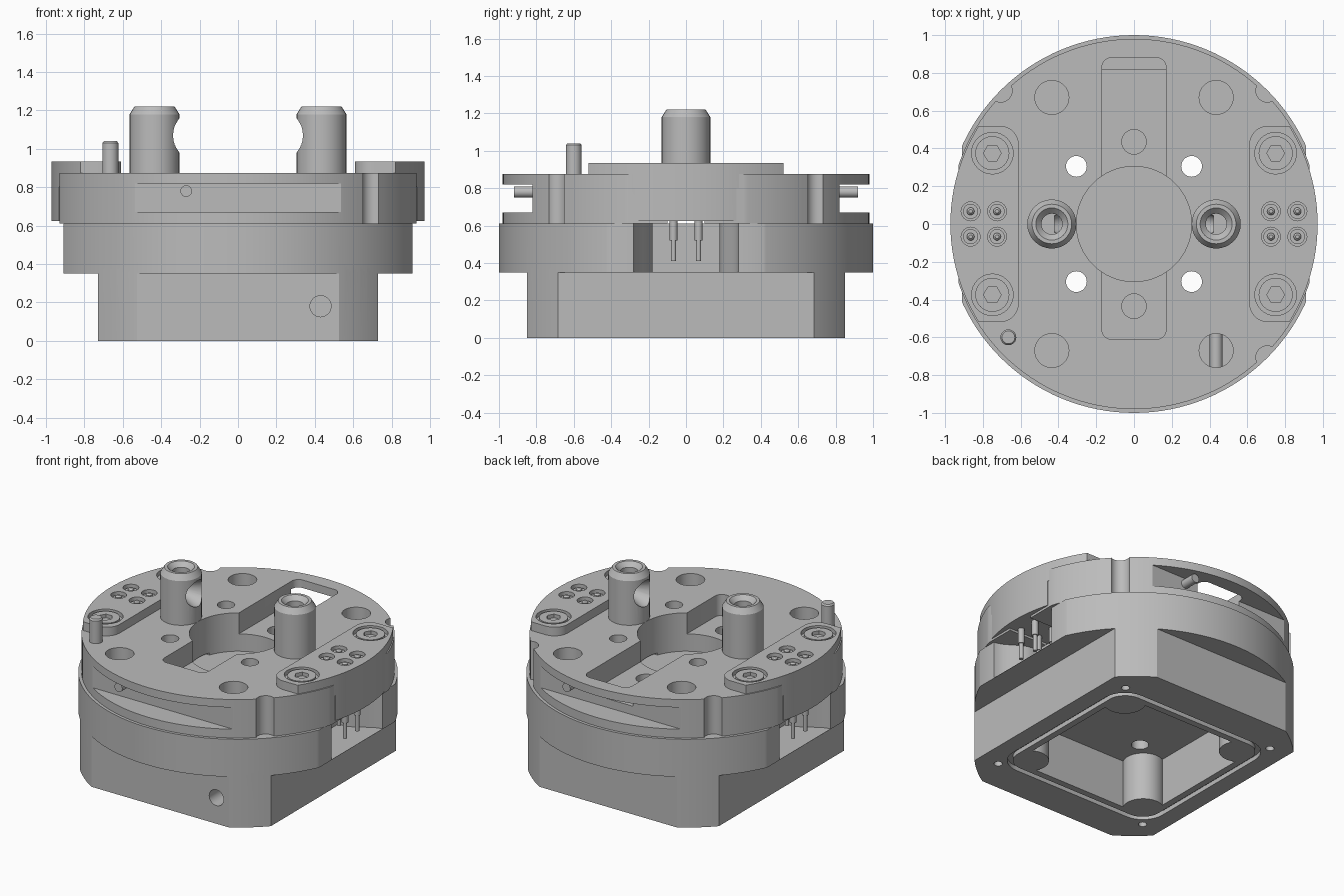
import bpy, math
from mathutils import Vector

old = bpy.data.objects.get("Cube")
if old:
    bpy.data.objects.remove(old)

metal = bpy.data.materials.new("grey_metal")
metal.use_nodes = True
GREY = (0.5, 0.5, 0.5, 1)
metal.diffuse_color = GREY
metal.node_tree.nodes["Principled BSDF"].inputs["Base Color"].default_value = GREY
QUADS = [(1, 1), (-1, 1), (-1, -1), (1, -1)]


def prism(name, outline, z0, z1):
    """Extrude a closed outline between two heights."""
    n = len(outline)
    verts = [(x, y, z) for z in (z0, z1) for x, y in outline]
    faces = [list(range(n))[::-1], list(range(n, 2 * n))]
    faces += [(i, (i + 1) % n, n + (i + 1) % n, n + i) for i in range(n)]
    mesh = bpy.data.meshes.new(name)
    mesh.from_pydata(verts, [], faces)
    mesh.materials.append(metal)
    ob = bpy.data.objects.new(name, mesh)
    bpy.context.collection.objects.link(ob)
    return ob


def rounded(x0, x1, y0, y1, r, steps=8):
    pts = []
    for k, (sx, sy) in enumerate(QUADS):
        cx = x1 - r if sx > 0 else x0 + r
        cy = y1 - r if sy > 0 else y0 + r
        for i in range(steps + 1):
            a = math.pi / 2 * (k + i / steps)
            pts.append((cx + r * math.cos(a), cy + r * math.sin(a)))
    return pts


def circle(x, y, r, n=32):
    return [(x + r * math.cos(math.tau * i / n), y + r * math.sin(math.tau * i / n)) for i in range(n)]


def box(name, x0, x1, y0, y1, z0, z1):
    return prism(name, [(x0, y0), (x1, y0), (x1, y1), (x0, y1)], z0, z1)


def disc(name, x, y, r, z0, z1, n=32):
    return prism(name, circle(x, y, r, n), z0, z1)


def lathe(name, x, y, profile, n=32):
    """Stack rings of (radius, height) into a closed turned part."""
    verts = [(x + px, y + py, z) for r, z in profile for px, py in circle(0, 0, r, n)]
    m = len(profile)
    faces = [list(range(n))[::-1], list(range((m - 1) * n, m * n))]
    faces += [(k * n + i, k * n + (i + 1) % n, (k + 1) * n + (i + 1) % n, (k + 1) * n + i)
              for k in range(m - 1) for i in range(n)]
    mesh = bpy.data.meshes.new(name)
    mesh.from_pydata(verts, [], faces)
    mesh.materials.append(metal)
    ob = bpy.data.objects.new(name, mesh)
    bpy.context.collection.objects.link(ob)
    return ob


def rod(name, start, direction, r, length):
    """Cylinder from a start point along a direction."""
    ob = disc(name, 0, 0, r, 0, length)
    ob.rotation_euler = Vector(direction).to_track_quat("Z", "Y").to_euler()
    ob.location = start
    return ob


def combine(ob, others, mode="DIFFERENCE"):
    for other in others:
        mod = ob.modifiers.new("cut", "BOOLEAN")
        mod.operation, mod.solver, mod.object = mode, "EXACT", other
        bpy.context.view_layer.update()
        graph = bpy.context.evaluated_depsgraph_get()
        mesh = bpy.data.meshes.new_from_object(ob.evaluated_get(graph))
        ob.modifiers.clear()
        ob.data = mesh
        bpy.data.objects.remove(other)
    return ob


# Base: squared foot below a round flange
base = box("base_body", -0.73, 0.73, -0.85, 0.85, 0, 0.4)
combine(base, [disc("c", 0, 0, 1, -0.1, 0.5, 128)], "INTERSECT")
flange = disc("flange", 0, 0, 1, 0.35, 0.61, 128)
combine(flange, [box("c", -0.91, 0.91, -1.1, 1.1, 0.3, 0.7)], "INTERSECT")
combine(base, [flange], "UNION")
cuts = []
for s in (1, -1):
    # Flared side recess for the contact pins
    edge = [(0.64, 0.18)]
    for i in range(9):
        t = i / 8
        edge.append((0.68 + 0.23 * t, 0.18 + 0.1 * (3 * t * t - 2 * t ** 3)))
    edge.append((1.1, 0.28))
    outline = [(s * x, y) for x, y in edge] + [(s * x, -y) for x, y in edge[::-1]]
    cuts.append(prism("c", outline if s < 0 else outline[::-1], 0.352, 0.7))
# Underside pocket with corner bosses, seal groove and screw holes
pocket = prism("c", rounded(-0.53, 0.53, -0.53, 0.53, 0.08), -0.1, 0.33)
combine(pocket, [disc("b", sx * 0.47, sy * 0.47, 0.13, -0.2, 0.4) for sx, sy in QUADS])
groove = prism("c", rounded(-0.61, 0.61, -0.61, 0.61, 0.16), -0.1, 0.03)
combine(groove, [prism("b", rounded(-0.575, 0.575, -0.575, 0.575, 0.125), -0.2, 0.1)])
cuts += [pocket, groove]
for sx, sy in QUADS:
    cuts.append(disc("c", sx * 0.59, sy * 0.62, 0.027, -0.1, 0.12, 16))
    cuts.append(disc("c", sx * 0.305, sy * 0.305, 0.055, 0.2, 0.8))
cuts.append(rod("c", (0.43, -0.9, 0.18), (0, 1, 0), 0.055, 0.2))
combine(base, cuts)

# Round top plate
plate = disc("top_plate", 0, 0, 0.98, 0.61, 0.875, 128)
cuts = [disc("c", 0, 0, 0.305, 0.5, 1, 64),
        prism("c", rounded(-0.17, 0.17, -0.61, 0.88, 0.05), 0.73, 1),
        box("c", -1.1, 1.1, -0.1, 0.1, 0.55, 0.625)]
for s in (1, -1):
    cuts.append(box("c", -0.8, 0.8, min(s * 0.82, s * 1.2), max(s * 0.82, s * 1.2), 0.67, 0.82))
    cuts.append(box("c", min(s * 0.93, s * 1.2), max(s * 0.93, s * 1.2), -0.55, 0.55, 0.5, 1))
    cuts.append(disc("c", 0, s * 0.435, 0.065, 0.64, 0.8))
for sx, sy in QUADS:
    cuts.append(disc("c", sx * 0.305, sy * 0.305, 0.055, 0.5, 1))
    cuts.append(disc("c", sx * 0.435, sy * 0.67, 0.09, 0.66, 1))
    if (sx, sy) != (-1, -1):
        cuts.append(disc("c", sx * 0.705, sy * 0.705, 0.06, 0.5, 1))
combine(plate, cuts)
cross_pin = rod("cross_pin", (0.435, -0.76, 0.7), (0, 1, 0), 0.034, 0.19)

# Raised side ears with recessed screws and contacts
for s, side in ((1, "left"), (-1, "right")):
    ear = prism(side + "_ear", rounded(min(s * 0.61, s * 1.15), max(s * 0.61, s * 1.15),
                                       -0.52, 0.52, 0.1), 0.8, 0.935)
    combine(ear, [box("c", min(s * 0.7, s * 1.1), max(s * 0.7, s * 1.1), -0.27, 0.27, 0.625, 0.82)], "UNION")
    combine(ear, [disc("c", 0, 0, 0.972, 0.5, 1, 128)], "INTERSECT")
    cuts = []
    for t in (1, -1):
        cuts.append(disc("c", s * 0.75, t * 0.375, 0.11, 0.905, 1))
        screw = disc(side + "_ear_screw", s * 0.75, t * 0.375, 0.09, 0.89, 0.93)
        combine(screw, [disc("c", s * 0.75, t * 0.375, 0.047, 0.9, 1, 6)])
        for x in (0.725, 0.865):
            cuts.append(disc("c", s * x, t * 0.067, 0.05, 0.9, 1, 24))
            lathe(side + "_contact", s * x, t * 0.067,
                  [(0.04, 0.89), (0.04, 0.915), (0.02, 0.915), (0.02, 0.925), (0.01, 0.935)], 20)
            lathe(side + "_contact_pin", s * x, t * 0.067,
                  [(0.014, 0.41), (0.014, 0.52), (0.021, 0.52), (0.021, 0.66)], 16)
    combine(ear, cuts)

    # Tall post with a cross bore facing the centre and a countersunk top
    px = s * 0.435
    post = lathe(side + "_post", px, 0, [(0.13, 0.8), (0.13, 1.18), (0.105, 1.22)])
    sink = lathe("c", px, 0, [(0.055, 1.08), (0.055, 1.19), (0.1, 1.235)])
    dish = lathe("c", 0, 0, [(0.045, 0), (0.09, 0.09), (0.09, 0.2)])
    dish.rotation_euler = (0, -s * math.pi / 2, 0)
    dish.location = (px - s * 0.015, 0, 1.07)
    combine(post, [sink, dish])

    # Small lock pin in the front or back slot
    rod("slot_pin", (-s * 0.27, -s * 0.78, 0.78), (0, -s, 0), 0.03, 0.14)

# Locating pin on the front corner
lathe("locating_pin", -0.665, -0.6, [(0.042, 0.8), (0.042, 1.03), (0.034, 1.04)], 24)

# Smooth the round walls and keep the machined edges crisp
for ob in bpy.context.scene.objects:
    ob.select_set(ob.type == "MESH")
bpy.context.view_layer.objects.active = base
bpy.ops.object.shade_smooth_by_angle(angle=math.radians(30))
